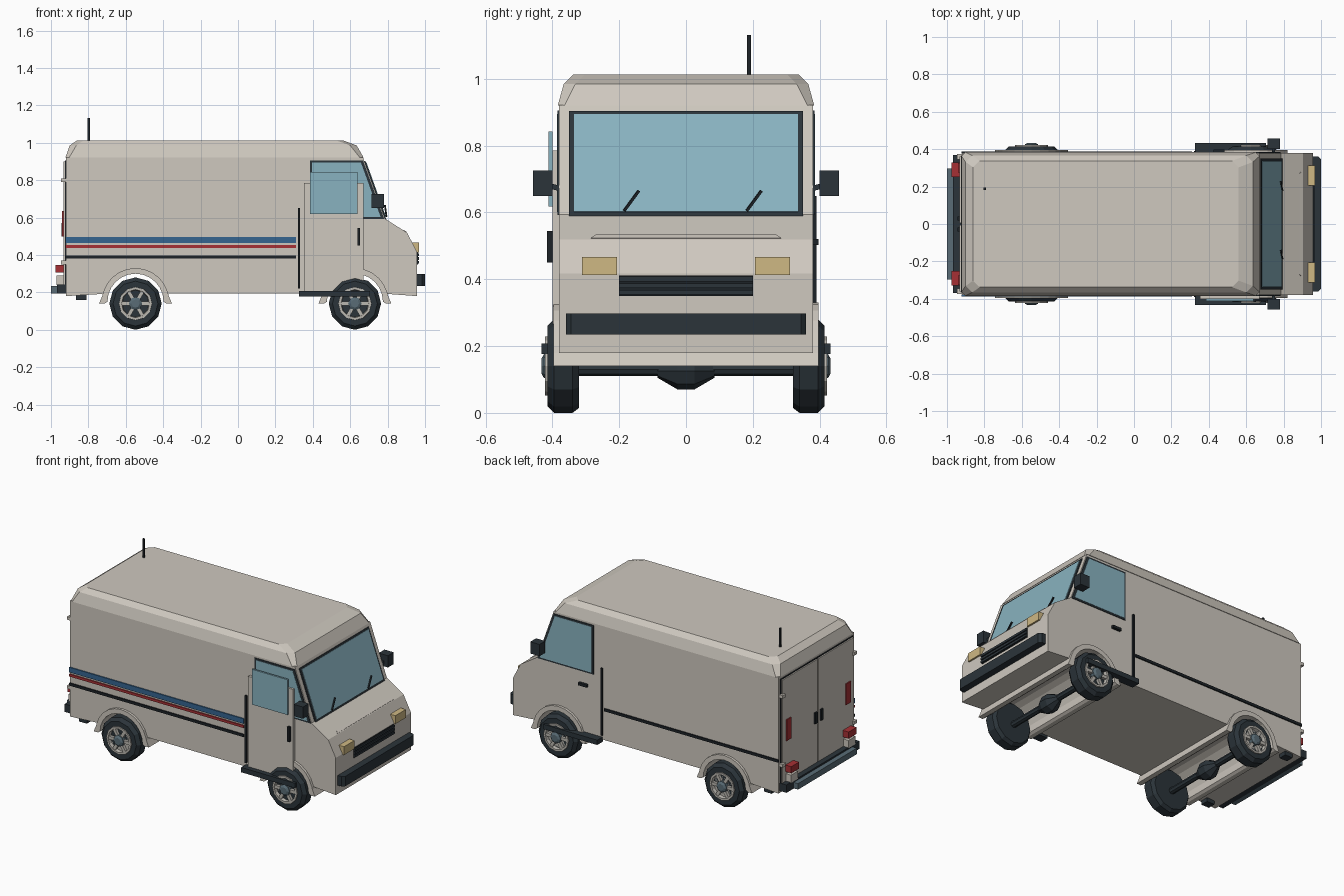
import bpy, bmesh, math
from mathutils import Vector

if "Cube" in bpy.data.objects:
    bpy.data.objects.remove(bpy.data.objects["Cube"])


def material(name, rgb):
    m = bpy.data.materials.new(name)
    m.use_nodes = True
    m.diffuse_color = (*rgb, 1)
    bsdf = m.node_tree.nodes["Principled BSDF"]
    bsdf.inputs["Base Color"].default_value = (*rgb, 1)
    bsdf.inputs["Roughness"].default_value = 0.8
    return m


CREAM = material("cream paint", (0.62, 0.58, 0.52))
GLASS = material("blue glass", (0.25, 0.45, 0.53))
DARK = material("dark trim", (0.024, 0.034, 0.042))
BLACK = material("black rubber", (0.012, 0.016, 0.02))
BLUE = material("blue stripe", (0.035, 0.13, 0.28))
RED = material("red", (0.38, 0.03, 0.035))
AMBER = material("tan lamp", (0.62, 0.48, 0.23))
STEEL = material("blue grey steel", (0.1, 0.15, 0.18))
SILVER = material("silver rim", (0.5, 0.48, 0.44))


def finish(bm, name, mat):
    bmesh.ops.recalc_face_normals(bm, faces=bm.faces[:])
    mesh = bpy.data.meshes.new(name)
    bm.to_mesh(mesh)
    bm.free()
    mesh.materials.append(mat)
    ob = bpy.data.objects.new(name, mesh)
    bpy.context.collection.objects.link(ob)
    return ob


def loft(name, mat, rings):
    """Skin a list of equal closed rings and cap both ends."""
    bm = bmesh.new()
    loops = [[bm.verts.new(p) for p in ring] for ring in rings]
    for a, b in zip(loops, loops[1:]):
        for i in range(len(a)):
            j = (i + 1) % len(a)
            bm.faces.new((a[i], a[j], b[j], b[i]))
    bm.faces.new(loops[0])
    bm.faces.new(loops[-1])
    return finish(bm, name, mat)


def slab(name, mat, pts, depth):
    """Extrude a flat 3D outline along a vector."""
    d = Vector(depth)
    return loft(name, mat, [[Vector(p) for p in pts], [Vector(p) + d for p in pts]])


def prism(name, mat, xz, y0, y1):
    return slab(name, mat, [(x, y0, z) for x, z in xz], (0, y1 - y0, 0))


def box(name, mat, x, y, z):
    return prism(name, mat, [(x[0], z[0]), (x[1], z[0]), (x[1], z[1]), (x[0], z[1])], *y)


def lathe(name, mat, profile, cx, cz, seg=12):
    """Spin (radius, y) pairs around an axis parallel to y."""
    def ring(r, y):
        return [(cx + r * math.sin(math.tau * i / seg), y, cz - r * math.cos(math.tau * i / seg))
                for i in range(seg)]
    return loft(name, mat, [ring(r, y) for r, y in profile])


def rod(name, mat, a, b, r):
    a, b = Vector(a), Vector(b)
    q = (b - a).to_track_quat('Z', 'Y')
    offs = [q @ Vector((r * sx, r * sy, 0)) for sx, sy in ((-1, -1), (1, -1), (1, 1), (-1, 1))]
    return loft(name, mat, [[a + o for o in offs], [b + o for o in offs]])


def arc(cx, cz, r, n=12):
    """Half circle from the low-x side over to the high-x side."""
    return [(cx - r * math.cos(math.pi * i / n), cz + r * math.sin(math.pi * i / n))
            for i in range(n + 1)]


AXLES = {"rear": -0.548, "front": 0.625}
W, FLOOR, ARCH_Z = 0.38, 0.18, 0.15
SIDES = {"left": 1, "right": -1}

# Body shell with both wheel arches in its outline
profile = [(-0.92, FLOOR)]
for cx in AXLES.values():
    profile += [(x, max(z, FLOOR)) for x, z in arc(cx, ARCH_Z, 0.165)[1:-1]]
profile += [(0.957, FLOOR), (0.957, 0.417), (0.904, 0.519), (0.786, 0.594), (0.668, 0.922), (-0.92, 0.922)]
prism("body", CREAM, profile, -W, W)


# Chamfered roof cap
def octagon(x0, x1, y, c, z):
    return [(x0 + c, -y, z), (x1 - c, -y, z), (x1, c - y, z), (x1, y - c, z),
            (x1 - c, y, z), (x0 + c, y, z), (x0, y - c, z), (x0, c - y, z)]


loft("roof", CREAM, [octagon(-0.923, 0.672, 0.384, 0.02, 0.92),
                     octagon(-0.9, 0.635, 0.366, 0.035, 0.985),
                     octagon(-0.86, 0.56, 0.338, 0.035, 1.013)])

# Wheel arches, axles and wheels
for end, cx in AXLES.items():
    ring = ([(cx - 0.195, 0.14), (cx - 0.178, 0.18)] + arc(cx, ARCH_Z, 0.18)[1:-1]
            + [(cx + 0.178, 0.18), (cx + 0.195, 0.14), (cx + 0.165, 0.14)]
            + arc(cx, ARCH_Z, 0.15)[::-1] + [(cx - 0.165, 0.14)])
    prism(end + "_wheel_arch", CREAM, ring, -0.396, 0.396)
    lathe(end + "_axle", DARK, [(0.02, -0.33), (0.02, 0.33)], cx, 0.13, 8)
    lathe(end + "_differential", DARK, [(0.02, -0.085), (0.055, -0.025), (0.055, 0.025), (0.02, 0.085)],
          cx, 0.125, 8)
    for side, s in SIDES.items():
        tag = f"{end}_{side}_"
        tyre = [(0.1, 0.32), (0.125, 0.32), (0.14, 0.34), (0.14, 0.395), (0.12, 0.415),
                (0.088, 0.415), (0.08, 0.4)]
        lathe(tag + "tyre", DARK, [(r, s * y) for r, y in tyre], cx, 0.14)
        rim = [(0.072, 0.4), (0.09, 0.4), (0.088, 0.422), (0.075, 0.422), (0.072, 0.4)]
        lathe(tag + "rim", SILVER, [(r, s * y) for r, y in rim], cx, 0.14)
        lathe(tag + "hub", STEEL, [(0.036, s * 0.4), (0.036, s * 0.425), (0.022, s * 0.433)], cx, 0.14, 8)
        for k in range(6):
            a = math.tau * k / 6
            dx, dz = math.cos(a), math.sin(a)
            rod(f"{tag}spoke_{k + 1}", SILVER, (cx + 0.02 * dx, s * 0.408, 0.14 + 0.02 * dz),
                (cx + 0.08 * dx, s * 0.408, 0.14 + 0.08 * dz), 0.01)


# Windscreen on the sloped front: frame, glass and wipers
def screen(z, out=0.0):
    return 0.786 - (z - 0.594) * 0.36 + out


def screen_plate(name, mat, y, z0, z1, out):
    pts = [(screen(z0), -y, z0), (screen(z0), y, z0), (screen(z1), y, z1), (screen(z1), -y, z1)]
    slab(name, mat, pts, (out, 0, out * 0.36))


screen_plate("windscreen_frame", DARK, 0.35, 0.588, 0.902, 0.005)
screen_plate("windscreen_glass", GLASS, 0.336, 0.6, 0.892, 0.008)
for side, y in (("left", 0.182), ("right", -0.185)):
    rod(side + "_wiper", BLACK, (screen(0.605, 0.012), y, 0.605), (screen(0.665, 0.025), y + 0.044, 0.665), 0.004)

# Cab windows, steps, mirrors and side seams
outer = [(0.385, 0.592), (0.782, 0.592), (0.668, 0.906), (0.385, 0.906)]
inner = [(0.396, 0.602), (0.763, 0.602), (0.657, 0.895), (0.396, 0.895)]
for side, s in SIDES.items():
    prism(side + "_window_frame", DARK, outer, s * 0.378, s * 0.384)
    prism(side + "_window_glass", GLASS, inner, s * 0.38, s * 0.386)
    box(side + "_step", DARK, (0.325, 0.705), (s * 0.375, s * 0.432), (0.177, 0.208))
    box(side + "_seam", BLACK, (0.32, 0.332), (s * 0.375, s * 0.39), (0.22, 0.65))
    box(side + "_lower_stripe", BLACK, (-0.922, 0.31), (s * 0.378, s * 0.387), (0.38, 0.397))
    box(side + "_mirror", DARK, (0.715, 0.78), (s * 0.4, s * 0.458), (0.65, 0.725))
    rod(side + "_mirror_arm", DARK, (0.745, s * 0.37, 0.67), (0.745, s * 0.41, 0.68), 0.008)
box("left_door_handle", BLACK, (0.425, 0.485), (0.375, 0.397), (0.503, 0.52))
box("blue_stripe", BLUE, (-0.922, 0.31), (-0.387, -0.378), (0.465, 0.497))
box("red_stripe", RED, (-0.922, 0.31), (-0.387, -0.378), (0.438, 0.454))

# Sliding door on the right side
box("sliding_door", CREAM, (0.352, 0.67), (-0.4, -0.378), (0.2, 0.785))
box("sliding_door_glass", GLASS, (0.385, 0.638), (-0.411, -0.399), (0.618, 0.843))
box("sliding_door_handle", BLACK, (0.638, 0.653), (-0.416, -0.398), (0.45, 0.545))

# Nose: bumper, grille, headlights and hood crease
bumper = [(0.95, -0.36), (0.985, -0.36), (1.0, -0.345), (1.0, 0.345), (0.985, 0.36), (0.95, 0.36)]
slab("front_bumper", DARK, [(x, y, 0.235) for x, y in bumper], (0, 0, 0.063))
box("grille", BLACK, (0.945, 0.962), (-0.2, 0.2), (0.35, 0.412))
for k in range(3):
    z = 0.354 + k * 0.02
    box(f"grille_bar_{k + 1}", DARK, (0.95, 0.968), (-0.2, 0.2), (z, z + 0.014))
for side, s in SIDES.items():
    box(side + "_headlight", AMBER, (0.92, 0.968), (s * 0.207, s * 0.312), (0.413, 0.466))
crease = [(0.898, -0.285, 0.518), (0.898, 0.285, 0.518), (0.882, 0.27, 0.528), (0.882, -0.27, 0.528)]
slab("hood_crease", CREAM, crease, (0.004, 0, 0.006))

# Rear doors, lamps and bumper
box("rear_door_gap", BLACK, (-0.926, -0.915), (-0.365, 0.365), (0.2, 0.905))
for side, s in SIDES.items():
    box(side + "_rear_door", CREAM, (-0.934, -0.92), (s * 0.006, s * 0.36), (0.205, 0.9))
    box(side + "_rear_handle", BLACK, (-0.945, -0.93), (s * 0.018, s * 0.04), (0.5, 0.57))
    for k, z in enumerate((0.35, 0.79)):
        box(f"{side}_hinge_{k + 1}", CREAM, (-0.946, -0.92), (s * 0.345, s * 0.375), (z, z + 0.02))
    box(side + "_marker_lamp", RED, (-0.94, -0.93), (s * 0.275, s * 0.325), (0.5, 0.635))
    box(side + "_tail_lamp", RED, (-0.975, -0.93), (s * 0.25, s * 0.33), (0.305, 0.347))
    box(side + "_reverse_lamp", CREAM, (-0.97, -0.93), (s * 0.255, s * 0.325), (0.24, 0.29))
    box(side + "_rear_tab", DARK, (-0.865, -0.81), (s * 0.32, s * 0.37), (0.16, 0.185))
box("rear_bumper_mount", DARK, (-0.968, -0.915), (-0.368, 0.368), (0.193, 0.243))
box("rear_bumper", STEEL, (-1.0, -0.96), (-0.297, 0.297), (0.195, 0.233))

# Roof aerial
rod("aerial", BLACK, (-0.798, 0.188, 1.0), (-0.798, 0.188, 1.132), 0.006)
